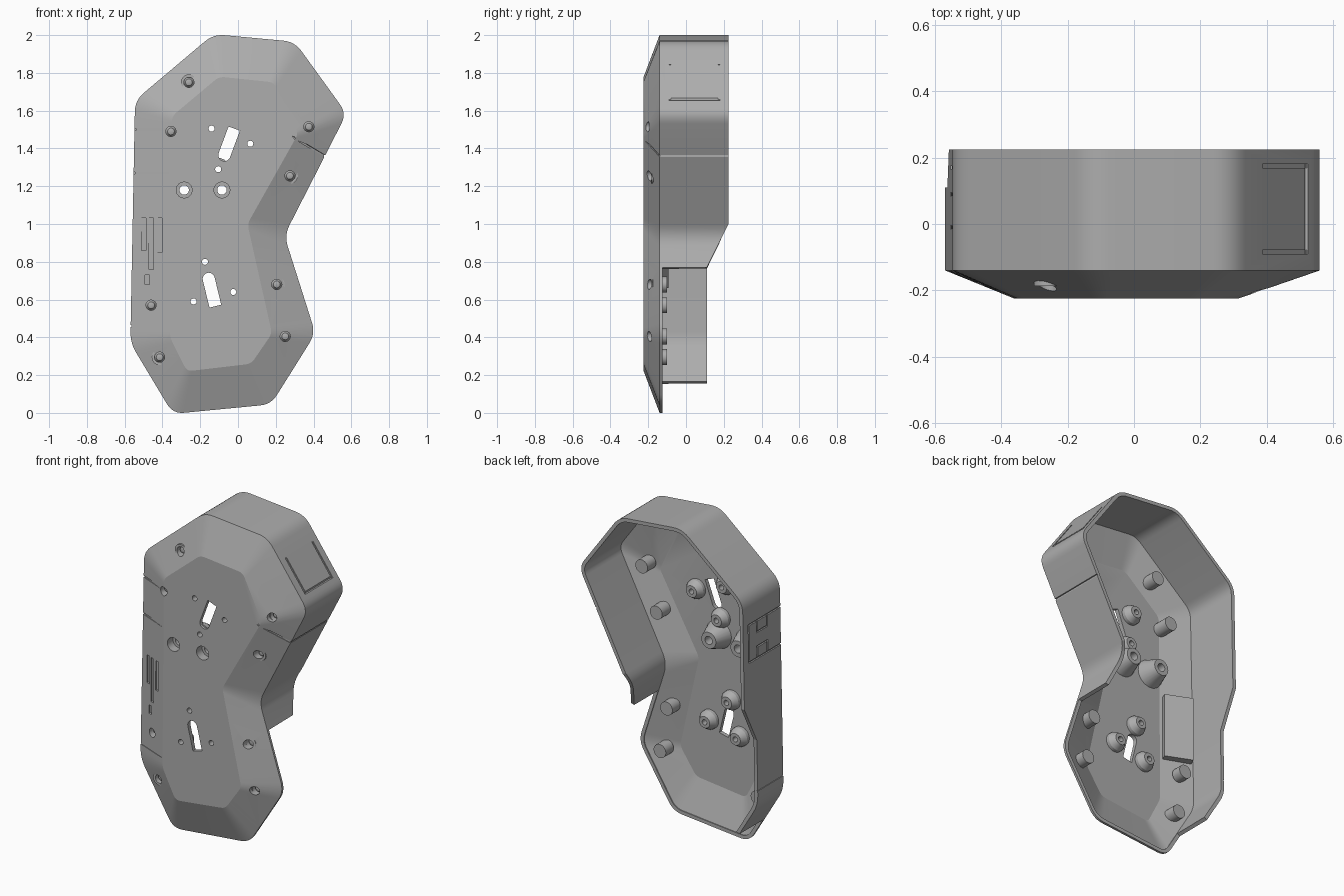
import bpy, bmesh, math
from mathutils import Vector, Matrix

cube = bpy.data.objects.get("Cube")
if cube:
    bpy.data.objects.remove(cube, do_unlink=True)

grey = bpy.data.materials.new("plain grey")
grey.use_nodes = True
COLOUR = (0.42, 0.42, 0.42, 1)
grey.diffuse_color = COLOUR
grey.node_tree.nodes["Principled BSDF"].inputs["Base Color"].default_value = COLOUR

FRONT, EDGE, RIM, BACK, STEP = -0.225, -0.14, -0.125, 0.225, 0.11


def finish(name, bm):
    bmesh.ops.recalc_face_normals(bm, faces=bm.faces)
    mesh = bpy.data.meshes.new(name)
    bm.to_mesh(mesh)
    bm.free()
    mesh.materials.append(grey)
    ob = bpy.data.objects.new(name, mesh)
    bpy.context.collection.objects.link(ob)
    return ob


def smooth(ob):
    bpy.ops.object.select_all(action='DESELECT')
    ob.select_set(True)
    bpy.context.view_layer.objects.active = ob
    bpy.ops.object.shade_smooth_by_angle(angle=math.radians(18))


def rounded(corners, tangent, steps=6):
    """Polygon with every corner replaced by a small curve."""
    pts = [Vector(c) for c in corners]
    out = []
    for i, c in enumerate(pts):
        a = c + (pts[i - 1] - c).normalized() * tangent
        b = c + (pts[(i + 1) % len(pts)] - c).normalized() * tangent
        for k in range(steps + 1):
            t = k / steps
            out.append(a * (1 - t) ** 2 + c * 2 * t * (1 - t) + b * t * t)
    return out


def wall_height(p):
    if p.y >= 1.0:
        return BACK
    if p.y >= 0.77:
        return STEP + (BACK - STEP) * (p.y - 0.77) / 0.23
    return STEP if p.x < 0 and p.y > 0.155 else RIM


# Outline of the side walls and of the flat front, as x, z
outer = rounded([(-.13, 2.005), (.3, 1.965), (.575, 1.585), (.245, .94), (.41, .42),
                 (.175, .045), (-.345, -.005), (-.57, .37), (-.545, 1.655)], .06)
inner = rounded([(-.1, 1.78), (.19, 1.75), (.32, 1.48), (.05, 1.0), (.18, .42),
                 (.07, .26), (-.27, .22), (-.36, .4), (-.35, 1.57)], .03)

# Extra points where the wall height changes
pairs = []
for i in range(len(outer)):
    j = (i + 1) % len(outer)
    a, b = outer[i], outer[j]
    pairs.append((a, inner[i]))
    cuts = [(z - a.y) / (b.y - a.y) for z in (1.0, .771, .769, .156, .154)
            if (z - a.y) * (z - b.y) < 0]
    for t in sorted(cuts):
        pairs.append((a.lerp(b, t), inner[i].lerp(inner[j], t)))

# Shell: front plate, sloped border and walls, open at the back
bm = bmesh.new()
n = len(pairs)
rings = []
for i, (o, f) in enumerate(pairs):
    d = (pairs[(i + 1) % n][0] - pairs[i - 1][0]).normalized()
    w = o + Vector((d.y, -d.x)) * 0.022
    h = wall_height(o)
    section = [(f, FRONT), (o, EDGE), (o, h), (w, h), (w, RIM - .006), (f, -.2)]
    rings.append([bm.verts.new((p.x, y, p.y)) for p, y in section])
for i in range(n):
    a, b = rings[i], rings[(i + 1) % n]
    for k in range(5):
        bm.faces.new((a[k], b[k], b[k + 1], a[k + 1]))
bm.faces.new([r[0] for r in rings])
bm.faces.new([r[5] for r in reversed(rings)])
shell = finish("shell", bm)

pegs = [(-.26, -.205, 1.75), (-.355, -.222, 1.49), (.375, -.2, 1.515), (.275, -.2, 1.255),
        (.205, -.195, .68), (.25, -.195, .405), (-.46, -.182, .57), (-.415, -.195, .295)]
small = [(-.14, 1.505), (.065, 1.425), (-.105, 1.29), (-.175, .8), (-.025, .64), (-.235, .59)]
large = [(-.285, 1.18), (-.085, 1.18)]

# Cutter: holes, slots and grooves
cut = bmesh.new()


def hole(x, z, r, y=-.2, depth=.2):
    m = Matrix.Translation((x, y, z)) @ Matrix.Rotation(math.pi / 2, 4, 'X')
    bmesh.ops.create_cone(cut, cap_ends=True, segments=24, radius1=r, radius2=r,
                          depth=depth, matrix=m)


def groove(*points, w=.012):
    for a, b in zip(points, points[1:]):
        a, b = Vector(a), Vector(b)
        d = b - a
        m = (Matrix.Translation((a + b) / 2) @ d.to_track_quat('Z', 'Y').to_matrix().to_4x4()
             @ Matrix.Diagonal((w, w, d.length + w * .9, 1)))
        bmesh.ops.create_cube(cut, size=1, matrix=m)


def slot(start, end, r):
    """Slot with a square start and a round end."""
    s, e = Vector(start), Vector(end)
    d = (e - s).normalized()
    side = Vector((-d.y, d.x))
    pts = [s + side * r, s - side * r]
    for k in range(13):
        a = math.pi * k / 12
        pts.append(e - side * r * math.cos(a) + d * r * math.sin(a))
    face = cut.faces.new([cut.verts.new((p.x, -.3, p.y)) for p in pts])
    ext = bmesh.ops.extrude_face_region(cut, geom=[face])
    bmesh.ops.translate(cut, vec=(0, .2, 0),
                        verts=[v for v in ext["geom"] if isinstance(v, bmesh.types.BMVert)])


for x, y, z in pegs:
    hole(x, z, .027)
for x, z in small:
    hole(x, z, .016)
for x, z in large:
    hole(x, z, .042)
slot((-.02, 1.505), (-.072, 1.365), .032)
slot((-.12, .565), (-.155, .71), .032)

# Seam across the right wall and slope, and a catch outline above it
groove((.29, FRONT, 1.46), (.46, EDGE, 1.36), (.46, .25, 1.36), w=.01)
groove((.39, -.085, 1.84), (.52, -.085, 1.661), (.52, .175, 1.661), (.39, .175, 1.84))
# Panel outline on the left wall, wrapping onto the slope
groove((-.37, -.222, 1.5), (-.544, EDGE, 1.5), (-.544, .17, 1.5), (-.549, .17, 1.27),
       (-.549, EDGE, 1.27), (-.37, -.222, 1.27), w=.01)
groove((-.544, .09, 1.5), (-.546, .09, 1.43), (-.546, -.01, 1.43), (-.544, -.01, 1.5), w=.01)
groove((-.549, .09, 1.27), (-.547, .09, 1.34), (-.547, -.01, 1.34), (-.549, -.01, 1.27), w=.01)
# Seam on the left wall
groove((-.37, -.222, .46), (-.568, EDGE, .46), (-.568, .13, .46), w=.008)
# Vent recesses in the slope
for x, low, high in ((-.5, .87, 1.02), (-.46, .77, 1.02), (-.415, .86, 1.02), (-.48, .69, .72)):
    y = EDGE + (FRONT - EDGE) * (x + .555) / .2
    groove((x, y, low), (x, y, high), w=.024)

cutter = finish("shell_cutter", cut)
cutter.hide_render = True
mod = shell.modifiers.new("openings", 'BOOLEAN')
mod.operation = 'DIFFERENCE'
mod.solver = 'EXACT'
mod.use_self = True
mod.object = cutter
bpy.context.view_layer.objects.active = shell
bpy.ops.object.modifier_apply(modifier=mod.name)
bpy.data.objects.remove(cutter, do_unlink=True)
smooth(shell)


def lathe(name, x, z, profile, closed):
    """Turn a radius, y profile around an axis along y."""
    bm = bmesh.new()
    vs = [bm.verts.new((r, y, 0)) for r, y in profile]
    es = [bm.edges.new(e) for e in zip(vs, vs[1:])]
    if closed:
        es.append(bm.edges.new((vs[-1], vs[0])))
    bmesh.ops.spin(bm, geom=vs + es, cent=(0, 0, 0), axis=(0, 1, 0),
                   angle=math.tau, steps=24)
    bmesh.ops.remove_doubles(bm, verts=bm.verts, dist=1e-5)
    bmesh.ops.translate(bm, verts=bm.verts, vec=(x, 0, z))
    smooth(finish(name, bm))


# Closed screw pegs, then the hollow mounting bosses
for x, y, z in pegs:
    lathe("screw_peg", x, z, [(0, -.1), (.042, -.1), (.042, y + .018), (.027, y + .018),
                              (.027, y + .05), (.018, y + .036), (0, y + .03)], False)
for x, z in small:
    lathe("mounting_boss", x, z, [(.016, -.21), (.06, -.21), (.058, -.18), (.036, -.145),
                                  (.016, -.145)], True)
for x, z in large:
    lathe("tall_boss", x, z, [(.042, -.21), (.09, -.21), (.05, -.1), (.025, -.1),
                              (.025, -.17), (.042, -.17)], True)

# Raised block behind the vent recesses
bm = bmesh.new()
m = (Matrix.Translation((-.445, -.148, .86)) @ Matrix.Rotation(-math.atan2(.085, .2), 4, 'Z')
     @ Matrix.Diagonal((.17, .05, .4, 1)))
bmesh.ops.create_cube(bm, size=1, matrix=m)
finish("vent_backing", bm)
